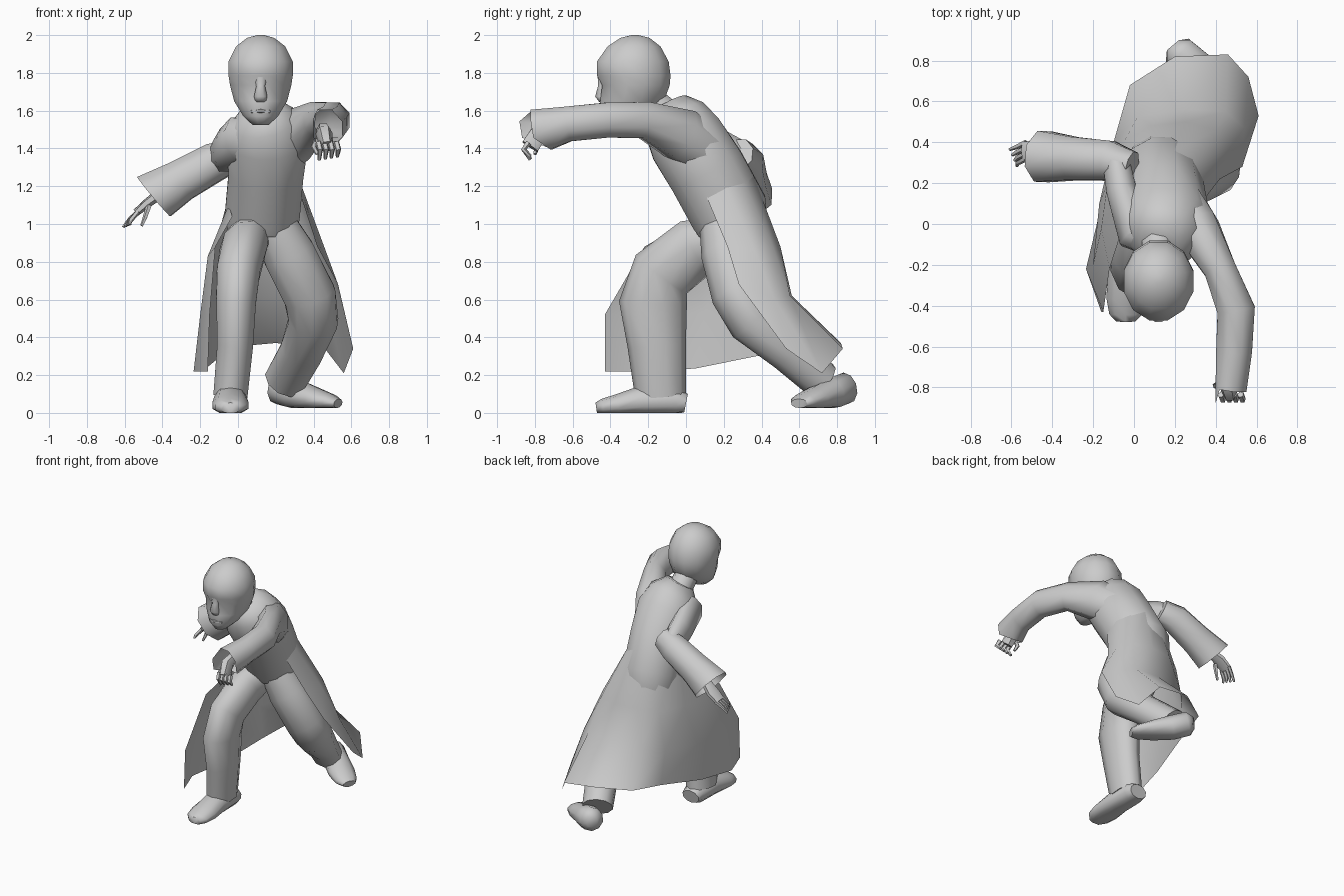
import bpy, bmesh, math
from mathutils import Vector


def finish(name, bm, angle=60):
    bmesh.ops.recalc_face_normals(bm, faces=bm.faces)
    mesh = bpy.data.meshes.new(name)
    bm.to_mesh(mesh)
    bm.free()
    ob = bpy.data.objects.new(name, mesh)
    bpy.context.collection.objects.link(ob)
    bpy.ops.object.select_all(action='DESELECT')
    ob.select_set(True)
    bpy.context.view_layer.objects.active = ob
    bpy.ops.object.shade_smooth_by_angle(angle=math.radians(angle))
    return ob


def sweep(name, secs, ref, sides=10, flat=False, open_end=False, floor=None):
    """Loft ellipses (x, y, z, side radius, ref radius) along a path."""
    bm = bmesh.new()
    pts = [Vector(s[:3]) for s in secs]
    ref = Vector(ref)
    rings = []
    for i, s in enumerate(secs):
        t = (pts[min(i + 1, len(pts) - 1)] - pts[max(i - 1, 0)]).normalized()
        if flat:
            t = Vector((0, 0, 1))
        u = (ref - t * ref.dot(t)).normalized()
        v = t.cross(u)
        ring = []
        for k in range(sides):
            a = 2 * math.pi * (k + .5) / sides
            p = pts[i] + v * s[3] * math.cos(a) + u * s[4] * math.sin(a)
            if floor is not None:
                p.z = max(p.z, floor)
            ring.append(bm.verts.new(p))
        rings.append(ring)
    for a, b in zip(rings, rings[1:]):
        for k in range(sides):
            n = (k + 1) % sides
            bm.faces.new((a[k], a[n], b[n], b[k]))
    bm.faces.new(rings[0])
    if not open_end:
        bm.faces.new(rings[-1])
    return finish(name, bm)


X, Y, Z = (1, 0, 0), (0, 1, 0), (0, 0, 1)

# Leaning torso with collar
sweep("torso", [(.13, .25, .97, .19, .19), (.13, .23, 1.06, .205, .215),
                (.15, .11, 1.28, .205, .215), (.155, .0, 1.45, .225, .21),
                (.14, -.06, 1.55, .18, .18), (.12, -.1, 1.62, .1, .12)], Y, 12)
sweep("neck", [(.12, -.08, 1.56, .09, .09), (.12, -.24, 1.70, .08, .08)], Y, 8)

# Head from horizontal sections: z, front, back, half width
head = [(1.525, -.43, -.31, .045), (1.57, -.46, -.22, .095), (1.65, -.46, -.11, .145),
        (1.735, -.45, -.08, .168), (1.785, -.478, -.075, .176), (1.86, -.478, -.085, .176),
        (1.94, -.42, -.13, .135), (1.985, -.35, -.19, .075), (2.0, -.29, -.25, .02)]
sweep("head", [(.12, (f + b) / 2, z, w, (b - f) / 2) for z, f, b, w in head], Y, 12, flat=True)
sweep("nose", [(.12, -.44, 1.79, .04, .03), (.12, -.443, 1.73, .025, .025),
               (.12, -.455, 1.675, .038, .028), (.12, -.44, 1.645, .03, .02)], Y, 8, flat=True)
sweep("lips", [(.07, -.44, 1.595, .008, .008), (.12, -.452, 1.598, .016, .012),
               (.17, -.44, 1.595, .008, .008)], Z, 6)

# Coat sleeves, open at the cuffs
sweep("right_upper_sleeve", [(.12, -.06, 1.44, .12, .12), (.0, -.05, 1.45, .09, .125),
                             (-.06, .16, 1.39, .08, .125), (-.09, .32, 1.35, .07, .08)], Z, 8)
right = sweep("right_forearm_sleeve", [(-.01, .28, 1.37, .08, .09), (-.12, .31, 1.33, .105, .11),
                                       (-.3, .32, 1.23, .115, .12), (-.445, .33, 1.145, .135, .13)],
              Z, 8, open_end=True)
left = sweep("left_sleeve", [(.22, .10, 1.38, .13, .13), (.31, -.02, 1.47, .115, .15),
                             (.42, -.22, 1.55, .085, .105), (.5, -.42, 1.55, .1, .1),
                             (.49, -.62, 1.53, .095, .1), (.46, -.80, 1.5, .1, .115)],
             Z, 8, open_end=True)
# Slant the cuffs
for v in right.data.vertices[-8:]:
    v.co.x -= (v.co.z - 1.145) * .25
for v in left.data.vertices[-8:]:
    if v.co.x < .41:
        v.co.y -= .09
        v.co.x += .03
    elif v.co.z < 1.42:
        v.co.y += .07

# Hands with fingers
sweep("right_hand", [(-.40, .34, 1.17, .035, .03), (-.48, .36, 1.11, .055, .025),
                     (-.54, .36, 1.06, .05, .02)], Z, 6)
for i in range(4):
    y = .40 - i * .027
    sweep("right_finger", [(-.53, y, 1.065, .014, .014), (-.57, y - .02, 1.03 - i * .004, .013, .013),
                           (-.608 + i * .012, y - .035, .985 + i * .004, .008, .008)], Z, 5)
sweep("right_thumb", [(-.47, .32, 1.10, .016, .016), (-.49, .31, 1.04, .013, .013),
                      (-.51, .30, .99, .008, .008)], Y, 5)
sweep("left_hand", [(.45, -.70, 1.50, .04, .035), (.455, -.78, 1.48, .055, .045),
                    (.47, -.825, 1.41, .055, .035)], X, 6)
for i in range(4):
    x = .425 + i * .032
    sweep("left_finger", [(x, -.835, 1.43, .017, .017), (x + .01, -.86, 1.395, .016, .016),
                          (x + .005, -.825, 1.34 + i * .006, .01, .01)], X, 5)
sweep("left_thumb", [(.42, -.79, 1.45, .018, .018), (.40, -.79, 1.41, .016, .016),
                     (.42, -.80, 1.37, .01, .01)], X, 5)

# Trouser legs
sweep("right_leg", [(.06, .24, .93, .11, .13), (.03, .05, .875, .125, .165),
                    (0, -.13, .735, .12, .17), (-.01, -.175, .58, .11, .18),
                    (-.015, -.155, .36, .1, .155), (-.04, -.135, .09, .095, .135)], Y, 10)
sweep("left_leg", [(.19, .19, 1.0, .12, .12), (.27, .22, .84, .145, .14),
                   (.38, .27, .62, .145, .135), (.4, .35, .49, .135, .135),
                   (.34, .53, .33, .12, .11), (.25, .72, .17, .115, .105)], Y, 10)

# Shoes
sweep("right_shoe", [(-.04, 0, .05, .07, .05), (-.04, -.05, .06, .085, .08),
                     (-.04, -.22, .06, .09, .09), (-.04, -.36, .04, .1, .06),
                     (-.04, -.44, .03, .085, .045), (-.04, -.475, .025, .05, .03)],
      Z, 10, floor=0)
sweep("left_shoe", [(.19, .875, .13, .04, .045), (.215, .845, .13, .085, .085),
                    (.30, .77, .1, .09, .085), (.41, .68, .075, .095, .06),
                    (.49, .62, .06, .08, .04), (.53, .60, .05, .05, .025)],
      Z, 10, floor=.025)

# Open coat skirt: columns from waist to hem, right front edge round to left
columns = [
    [(-.03, .06, 1.04), (-.12, -.22, .88), (-.15, -.43, .52), (-.16, -.43, .22)],
    [(-.05, .15, 1.10), (-.16, -.02, .83), (-.2, -.2, .52), (-.235, -.22, .22)],
    [(-.04, .21, 1.18), (-.13, .2, .85), (-.17, .1, .53), (-.17, .05, .235)],
    [(.02, .31, 1.25), (-.05, .4, .86), (-.1, .4, .56), (-.08, .42, .31)],
    [(.11, .36, 1.25), (.08, .48, .88), (.02, .53, .6), (-.02, .68, .35)],
    [(.20, .36, 1.25), (.25, .5, .88), (.25, .56, .62), (.2, .82, .37)],
    [(.28, .30, 1.24), (.4, .46, .88), (.45, .55, .62), (.46, .83, .34)],
    [(.33, .20, 1.22), (.46, .36, .87), (.54, .47, .6), (.56, .72, .21)],
    [(.335, .11, 1.14), (.42, .22, .88), (.53, .28, .68), (.61, .53, .34)]]
bm = bmesh.new()
grid = [[bm.verts.new(p) for p in col] for col in columns]
for a, b in zip(grid, grid[1:]):
    for k in range(3):
        bm.faces.new((a[k], a[k + 1], b[k + 1], b[k]))
finish("coat_skirt", bm)
